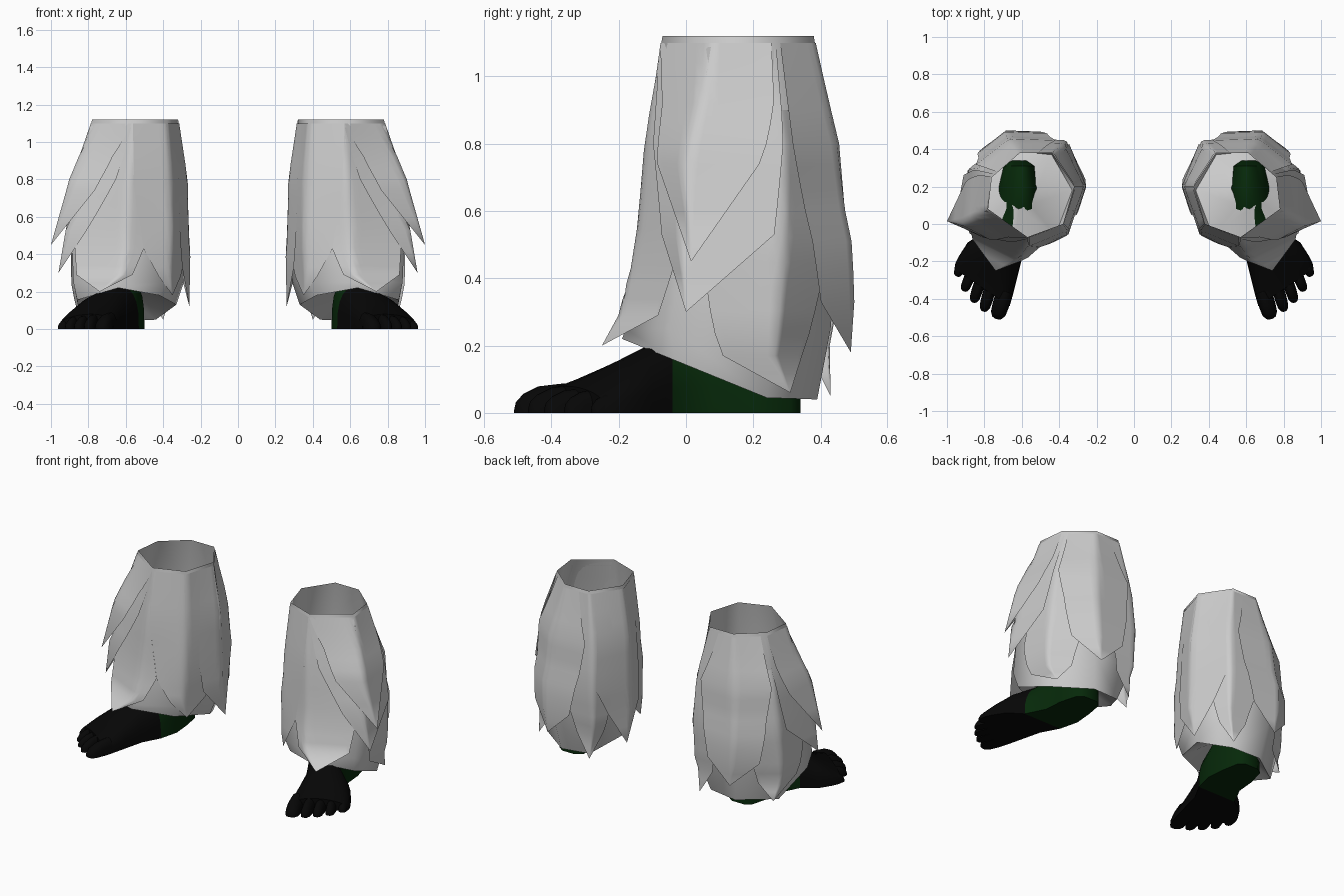
import bpy, bmesh, math
from mathutils import Vector

if "Cube" in bpy.data.objects:
    bpy.data.objects.remove(bpy.data.objects["Cube"])


def material(name, rgb):
    m = bpy.data.materials.new(name)
    m.diffuse_color = (*rgb, 1)
    m.use_nodes = True
    m.node_tree.nodes["Principled BSDF"].inputs["Base Color"].default_value = m.diffuse_color
    return m


FUR = material("grey_fur", (0.6, 0.6, 0.6))
SKIN = material("black_skin", (0.002, 0.002, 0.002))
GREEN = material("dark_green_skin", (0.002, 0.022, 0.003))

# Seven columns of the leg sleeve: xy at each level, then the hem height
LEVELS = (1.12, 0.8, 0.5, 0.25)
COLS = [
    ([(.78, .08), (.86, .03), (.89, .00), (.88, -.05), (.86, -.03)], .155),
    ([(.76, .25), (.84, .29), (.88, .29), (.88, .27), (.84, .24)], .045),
    ([(.61, .38), (.66, .43), (.68, .45), (.66, .43), (.63, .39)], .04),
    ([(.44, .38), (.38, .42), (.37, .44), (.38, .42), (.44, .37)], .05),
    ([(.32, .20), (.275, .20), (.275, .20), (.29, .20), (.33, .18)], .13),
    ([(.38, .00), (.36, -.03), (.36, -.05), (.37, -.05), (.42, -.06)], .18),
    ([(.57, -.07), (.58, -.12), (.60, -.14), (.62, -.18), (.64, -.19)], .22),
]
CENTRE = Vector((0.6, 0.17))


def column_point(i, z):
    pts, hem = COLS[i % 7]
    zs = (*LEVELS, hem)
    for k in range(4):
        if z >= zs[k + 1] or k == 3:
            t = min(1, max(0, (zs[k] - z) / (zs[k] - zs[k + 1])))
            return Vector(pts[k]).lerp(Vector(pts[k + 1]), t)


def sleeve_point(u, z, flare=0):
    i = math.floor(u)
    p = column_point(i, z).lerp(column_point(i + 1, z), u - i)
    p = CENTRE + (p - CENTRE) * (1 + flare)
    return Vector((p.x, p.y, z))


def add_object(name, rows, mats, closed=False, caps=False, rule=None, angle=75):
    """Skin a list of equally long rows of points, mirrored to the other leg."""
    bm = bmesh.new()
    grid = [[bm.verts.new(p) for p in row] for row in rows]
    n = len(grid[0])
    for a, b in zip(grid, grid[1:]):
        for j in range(n if closed else n - 1):
            k = (j + 1) % n
            bm.faces.new((a[j], a[k], b[k], b[j]))
    if caps:
        bm.faces.new(grid[0])
        bm.faces.new(grid[-1])
    bmesh.ops.remove_doubles(bm, verts=bm.verts, dist=0.0005)
    bmesh.ops.recalc_face_normals(bm, faces=bm.faces)
    if not closed:  # open sheets face away from the leg
        bm.normal_update()
        c = Vector((CENTRE.x, CENTRE.y, 0.6))
        if sum(f.normal.dot(f.calc_center_median() - c) * f.calc_area() for f in bm.faces) < 0:
            bmesh.ops.reverse_faces(bm, faces=bm.faces)
    if rule:
        for f in bm.faces:
            f.material_index = rule(f.calc_center_median())
    me = bpy.data.meshes.new(name)
    bm.to_mesh(me)
    bm.free()
    for m in mats:
        me.materials.append(m)
    ob = bpy.data.objects.new(name, me)
    bpy.context.collection.objects.link(ob)
    mod = ob.modifiers.new("mirror", 'MIRROR')
    mod.use_mirror_merge = False
    bpy.context.view_layer.objects.active = ob
    ob.select_set(True)
    bpy.ops.object.shade_smooth_by_angle(angle=math.radians(angle))
    ob.select_set(False)


# Fur sleeve under the flaps
hem = [Vector((*c[0][4], c[1])) for c in COLS]
rows = [[sleeve_point(i, z) for i in range(7)] for z in LEVELS] + [hem]
add_object("fur_sleeve", rows, [FUR], closed=True)

# Sloping underside that closes the sleeve around the ankle
ankle = []
for p in hem:
    d = Vector((p.x - .61, p.y - .2)).normalized()
    ankle.append(Vector((.61 + d.x * .09, .2 + d.y * .12, p.z + .08)))
add_object("sleeve_underside", [hem, ankle], [FUR], closed=True)


def flap(name, edges, tip):
    """Pointed fur flap: edges are (left u, right u, z, flare), ending in a tip."""
    fine = []
    for a, b in zip(edges, edges[1:]):
        fine += [[p + (q - p) * s / 3 for p, q in zip(a, b)] for s in range(3)]
    fine.append(edges[-1])
    rows = [[sleeve_point(l + (r - l) * k / 14, z, f) for k in range(15)] for l, r, z, f in fine]
    tip = Vector(tip)
    rows.append([p.lerp(tip, .5) for p in rows[-1]])
    rows.append([tip] * 15)
    add_object(name, rows, [FUR])


flap("outer_upper_flap", [(-1, 1, 1.1, .012), (-.65, .9, .92, .1), (-.45, .7, .74, .2)],
     (1.0, .015, .45))
flap("outer_lower_flap", [(-1, 1.1, 1.08, .01), (-.75, .97, .8, .06), (-.35, .87, .53, .12)],
     (.96, 0, .30))
flap("front_flap", [(-1, 0, 1.1, .01), (-1.1, 0, .78, .02), (-1.4, -.1, .43, .05),
                    (-1.2, -.15, .29, .09)], (.74, -.25, .2))
flap("inner_front_flap", [(4, 5.95, 1.1, .01), (4, 5.9, .78, .02), (4.1, 5.6, .43, .045),
                          (4.4, 5.25, .28, .05)], (.35, -.03, .18))
flap("inner_flap", [(3.2, 4.5, 1.1, .01), (3.1, 4.6, .8, .025), (3.1, 4.6, .5, .055),
                    (3.4, 4.5, .33, .1)], (.26, .24, .12))
flap("back_inner_flap", [(2.5, 3.5, 1.1, .01), (2.3, 3.6, .75, .03), (2.4, 3.5, .4, .04),
                         (2.6, 3.3, .2, .06)], (.40, .43, .05))
flap("back_flap", [(1.2, 2.6, 1.1, .012), (1.1, 2.8, .8, .1), (1.3, 2.7, .6, .11),
                   (1.5, 2.5, .33, .24)], (.66, .49, .18))
flap("back_outer_flap", [(.6, 1.7, .9, .01), (.4, 1.8, .6, .025), (.3, 1.7, .37, .035),
                         (.5, 1.5, .17, .05)], (.85, .31, .06))


def arch(y0, y1, x0, x1, h, n=14):
    """Flat-bottomed cross-section, higher on the inner side."""
    pts = []
    for k in range(n + 1):
        a = math.pi * k / n
        s = (1 - math.cos(a)) / 2
        z = h * math.sin(a) ** .7 if 0 < k < n else 0
        pts.append(Vector((x0 + (x1 - x0) * s, y0 + (y1 - y0) * s, z * (1.05 - .25 * s))))
    return pts


# Foot from heel to toe roots: inner y, outer y, inner x, outer x, height
stations = [(.34, .34, .57, .66, .12), (.31, .31, .53, .70, .27), (.20, .20, .51, .73, .31),
            (.08, .08, .50, .74, .30), (-.04, -.04, .53, .80, .25), (-.15, -.10, .59, .89, .205),
            (-.27, -.17, .62, .935, .15), (-.37, -.21, .645, .955, .11),
            (-.44, -.24, .665, .96, .085)]
add_object("foot", [arch(*s) for s in stations], [SKIN, GREEN], closed=True, caps=True,
           rule=lambda c: 1 if c.y > -.04 else 0, angle=50)

# Five toes: root, tip, half width, height
toes = [((.69, -.36), (.735, -.508), .045, .095), ((.765, -.33), (.805, -.468), .032, .09),
        ((.82, -.30), (.86, -.42), .03, .08), ((.87, -.26), (.91, -.36), .028, .075),
        ((.915, -.20), (.948, -.28), .026, .065)]
for i, (root, tip, w, h) in enumerate(toes):
    a, b = Vector(root), Vector(tip)
    d = (b - a).normalized()
    side = Vector((-d.y, d.x))
    rows = []
    for t, ws, hs in ((0, 1, 1), (.5, 1, .9), (.8, .9, .65), (.95, .6, .4), (1, .25, .15)):
        c = a.lerp(b, t)
        p, q = c - side * w * ws, c + side * w * ws
        rows.append(arch(p.y, q.y, p.x, q.x, h * hs, 8))
    add_object(f"toe_{i + 1}", rows, [SKIN], closed=True, caps=True, angle=50)
